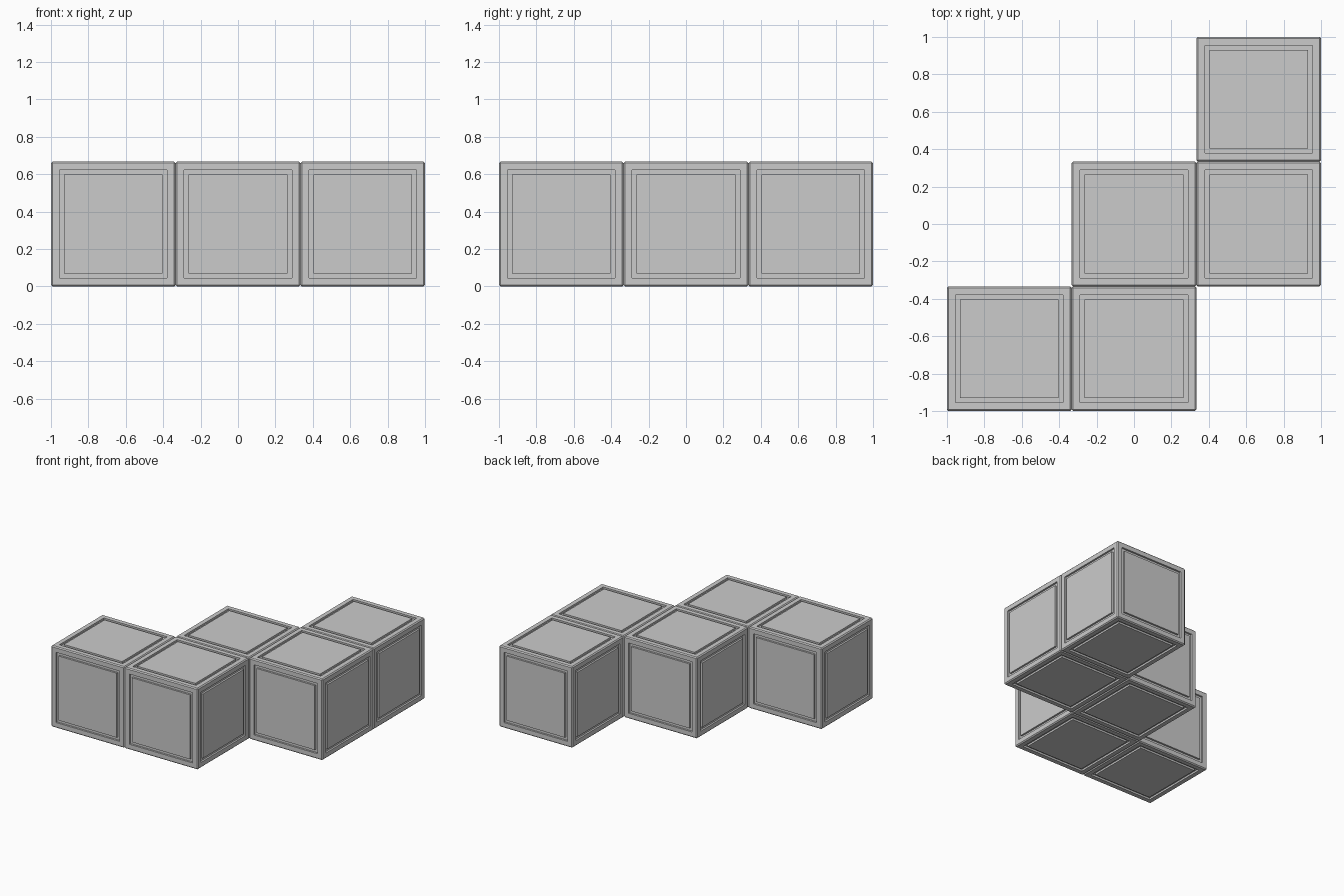
import bpy, bmesh

if "Cube" in bpy.data.objects:
    bpy.data.objects.remove(bpy.data.objects["Cube"])

SIDE = 2 / 3
CELLS = [(-1, -1), (0, -1), (0, 0), (1, 0), (1, 1)]
EDGE, FRAME, GROOVE, DEPTH = 0.008, 0.037, 0.024, 0.015


def block_mesh():
    bm = bmesh.new()
    bmesh.ops.create_cube(bm, size=SIDE)
    # chamfered outer edges
    bmesh.ops.bevel(bm, geom=bm.edges[:], offset=EDGE, segments=1,
                    affect='EDGES', profile=0.5)
    bm.normal_update()
    panels = [f for f in bm.faces if f.calc_area() > 0.3]
    # border, groove wall, groove floor, raised centre panel
    for thick, depth in ((FRAME, 0), (0, -DEPTH), (GROOVE, 0), (0, DEPTH)):
        bmesh.ops.inset_individual(bm, faces=panels, thickness=thick,
                                   depth=depth, use_even_offset=True)
        bm.normal_update()
    mesh = bpy.data.meshes.new("panelled_block")
    bm.to_mesh(mesh)
    bm.free()
    return mesh


# five blocks in a staircase layout
mesh = block_mesh()
for i, (cx, cy) in enumerate(CELLS):
    block = bpy.data.objects.new(f"block_{i + 1}", mesh)
    block.location = (cx * SIDE, cy * SIDE, SIDE / 2)
    bpy.context.collection.objects.link(block)
